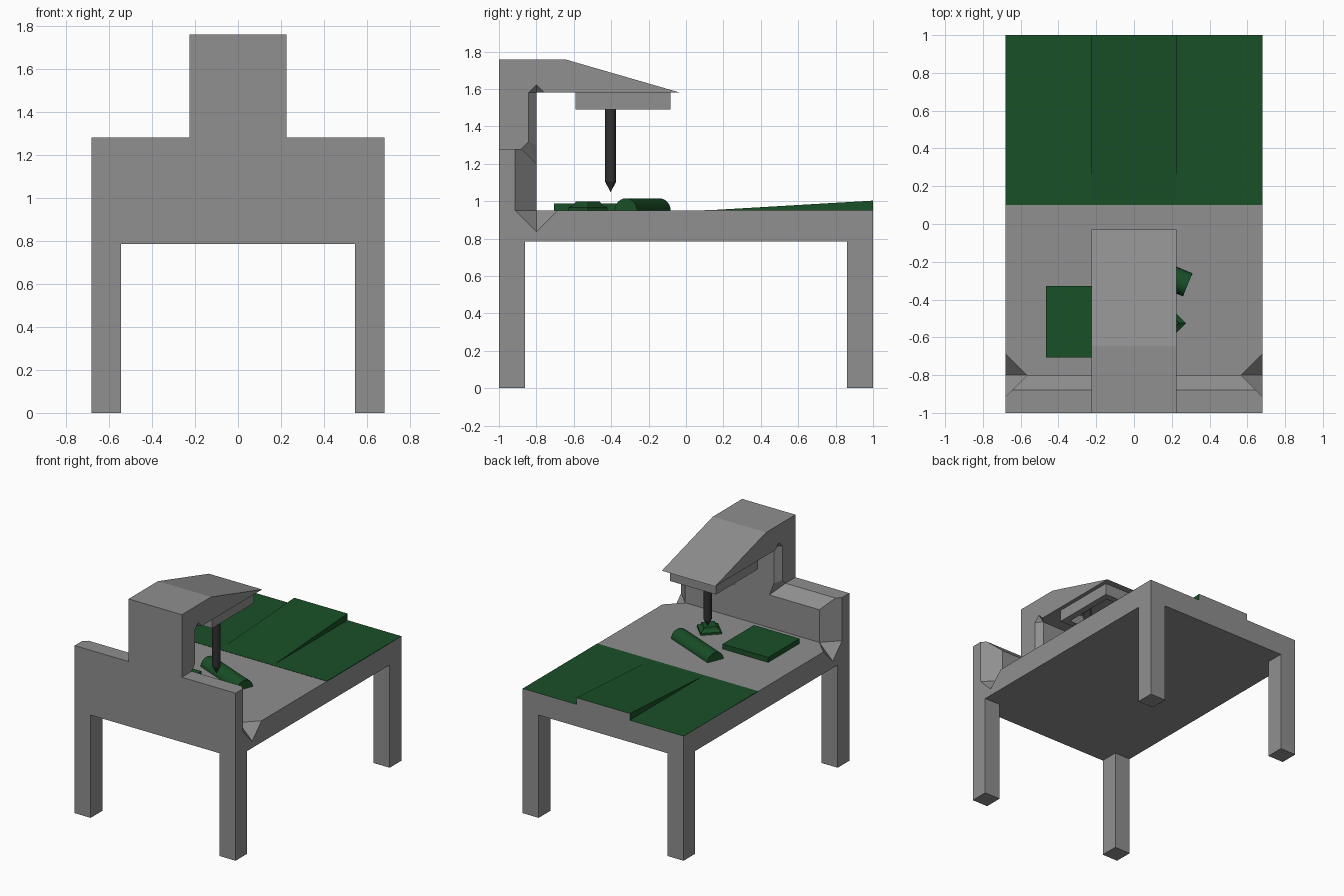
import bpy, bmesh, math
from mathutils import Matrix

if "Cube" in bpy.data.objects:
    bpy.data.objects.remove(bpy.data.objects["Cube"])


def material(name, rgb):
    m = bpy.data.materials.new(name)
    m.diffuse_color = (*rgb, 1)
    m.use_nodes = True
    m.node_tree.nodes["Principled BSDF"].inputs["Base Color"].default_value = m.diffuse_color
    return m


GREY = material("mid_grey", (0.276, 0.276, 0.276))
GREEN = material("dark_green", (0.0095, 0.079, 0.0204))
DARK = material("dark_metal", (0.03, 0.03, 0.03))


def finish(name, bm, mat=GREY):
    bmesh.ops.recalc_face_normals(bm, faces=bm.faces)
    me = bpy.data.meshes.new(name)
    bm.to_mesh(me)
    bm.free()
    ob = bpy.data.objects.new(name, me)
    bpy.context.collection.objects.link(ob)
    me.materials.append(mat)
    return ob


def hull(name, pts, mat=GREY, mirror=True):
    """Convex solid from points, mirrored over x by default."""
    bm = bmesh.new()
    if mirror:
        pts = list(pts) + [(-x, y, z) for x, y, z in pts]
    for p in pts:
        bm.verts.new(p)
    bmesh.ops.convex_hull(bm, input=bm.verts)
    bmesh.ops.dissolve_limit(bm, angle_limit=0.01, verts=bm.verts, edges=bm.edges)
    return finish(name, bm, mat)


def box(name, x0, x1, y0, y1, z0, z1, mat=GREY):
    return hull(name, [(x, y, z) for x in (x0, x1) for y in (y0, y1) for z in (z0, z1)], mat, False)


def cut(ob, cutter):
    mod = ob.modifiers.new("cut", "BOOLEAN")
    mod.operation, mod.object, mod.solver = "DIFFERENCE", cutter, "EXACT"
    cutter.hide_render = True
    cutter.hide_set(True)


def notch(ob, x, z, r):
    """Octahedral notches where a bevelled corner meets a flat plate."""
    for s in (-1, 1):
        c = (s * x, -0.8, z)
        pts = []
        for i in range(3):
            for d in (-r, r):
                p = list(c)
                p[i] += d
                pts.append(p)
        cut(ob, hull("notch_cutter", pts, mirror=False))


# Table top and legs
table = box("table_top", -0.68, 0.68, -1, 1, 0.785, 0.95)
notch(table, 0.68, 0.95, 0.113)
for sx, xn in ((-1, "left"), (1, "right")):
    for sy, yn in ((-1, "front"), (1, "back")):
        x, y = sorted((sx * 0.545, sx * 0.68)), sorted((sy * 0.86, sy))
        box(f"{yn}_{xn}_leg", *x, *y, 0, 0.785)

# End wall and tower with bevelled inner edges
hull("end_wall", [(0.68, -1, 0.95), (0.68, -1, 1.28), (0.68, -0.913, 0.95), (0.68, -0.913, 1.28),
                  (0.567, -0.8, 0.95), (0.567, -0.8, 1.2), (0.647, -0.88, 1.28)])
hull("tower", [(0.225, -1, 1.28), (0.225, -1, 1.58), (0.225, -0.88, 1.28), (0.225, -0.842, 1.318),
               (0.225, -0.842, 1.58), (0.183, -0.8, 1.58), (0.183, -0.8, 1.3),
               (0.145, -0.8, 1.2), (0.145, -1, 1.2)])

# Overhanging arm
arm = hull("overhang_arm", [(0.225, -1, 1.58), (0.225, -1, 1.758), (0.225, -0.645, 1.758), (0.225, -0.03, 1.58)])
notch(arm, 0.225, 1.58, 0.042)

# Open tool housing under the arm
housing = box("tool_housing", -0.195, 0.195, -0.592, -0.083, 1.49, 1.585)
cut(housing, box("housing_cutter", -0.145, 0.145, -0.545, -0.135, 1.4, 1.575))


def lathe(name, profile, sides, loc, mat, turn=0):
    """Stack of rings (radius, z)."""
    bm = bmesh.new()
    rings = []
    for r, z in profile:
        rings.append([bm.verts.new((loc[0] + r * math.cos(turn + 2 * math.pi * i / sides),
                                    loc[1] + r * math.sin(turn + 2 * math.pi * i / sides), z))
                      for i in range(sides)])
    for a, b in zip(rings, rings[1:]):
        for i in range(sides):
            j = (i + 1) % sides
            bm.faces.new((a[i], a[j], b[j], b[i]))
    bm.faces.new(rings[0])
    bm.faces.new(rings[-1])
    return finish(name, bm, mat)


# Probe rod with pointed tip
lathe("probe_rod", [(0.001, 1.05), (0.03, 1.105), (0.03, 1.575)], 16, (0.1, -0.403), DARK)

# Small samples lying on the table
lathe("small_sample", [(0.105, 0.945), (0.105, 0.966), (0.075, 0.98), (0.065, 0.997)], 4,
      (0.17, -0.525), GREEN)
box("flat_sample", -0.465, -0.08, -0.706, -0.328, 0.945, 0.988, GREEN)
bm = bmesh.new()
bmesh.ops.create_cone(bm, cap_ends=True, segments=24, radius1=0.065, radius2=0.065, depth=0.47,
                      matrix=Matrix.Translation((0.067, -0.232, 0.95))
                      @ Matrix.Rotation(math.radians(157.5), 4, "Z") @ Matrix.Rotation(math.pi / 2, 4, "Y"))
finish("round_sample", bm, GREEN)

# Green work surface with a raised centre wedge
surface = box("green_surface", -0.68, 0.68, 0.1, 1, 0.946, 0.952, GREEN)
wedge = hull("centre_wedge", [(0.225, 0.105, 0.94), (0.225, 0.105, 0.9505),
                              (0.225, 1, 0.94), (0.225, 1, 1.003)], GREEN)
# the back end of the surface is bare grey
for ob in (surface, wedge):
    ob.data.materials.append(GREY)
    for f in ob.data.polygons:
        if f.normal.y > 0.9:
            f.material_index = 1
